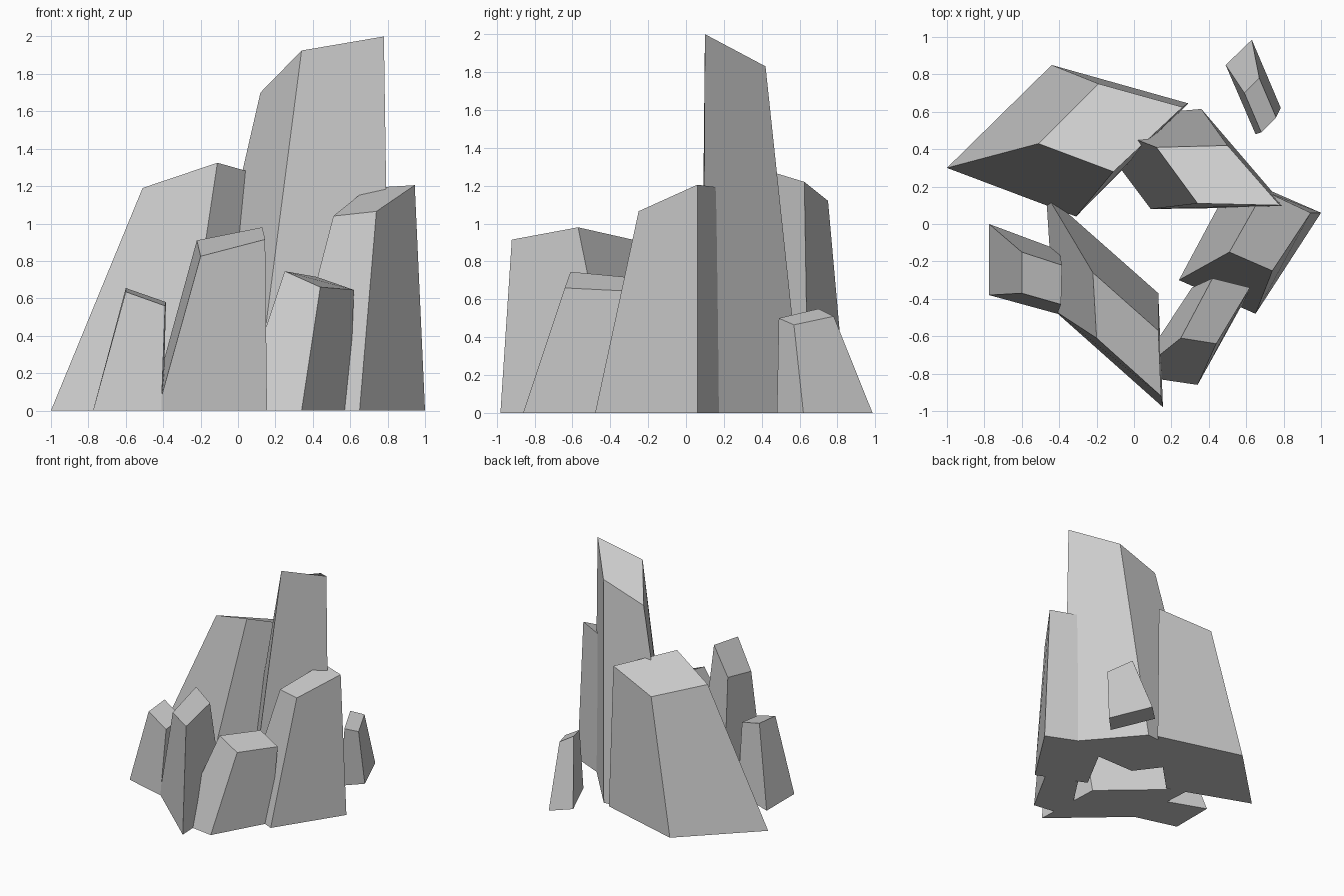
import bpy
import bmesh


def column(name, base, top):
    """Leaning four-sided stone: base (x, y) corners on the ground, top (x, y, z) corners."""
    bm = bmesh.new()
    low = [bm.verts.new((x, y, 0)) for x, y in base]
    high = [bm.verts.new(p) for p in top]
    bm.faces.new(low[::-1])
    bm.faces.new(high)
    for i in range(4):
        j = (i + 1) % 4
        bm.faces.new((low[i], low[j], high[j], high[i]))
    bmesh.ops.recalc_face_normals(bm, faces=bm.faces[:])
    mesh = bpy.data.meshes.new(name)
    bm.to_mesh(mesh)
    bm.free()
    obj = bpy.data.objects.new(name, mesh)
    bpy.context.collection.objects.link(obj)
    return obj


# Wide stone at the back left
column("wide_left_stone",
       [(-1, .30), (-.31, .04), (.29, .645), (-.44, .85)],
       [(-.51, .43, 1.19), (-.11, .28, 1.325), (.26, .625, 1.22), (-.19, .75, 1.12)])

# Tallest stone in the middle
column("tall_stone",
       [(-.27, .56), (.09, .08), (.81, .09), (.36, .615)],
       [(.12, .41, 1.70), (.34, .11, 1.925), (.78, .10, 2.0), (.50, .42, 1.83)])

# Stone on the right
column("right_stone",
       [(.24, -.30), (.65, -.48), (1, .06), (.54, .26)],
       [(.51, -.15, 1.04), (.74, -.25, 1.065), (.945, .06, 1.205), (.695, .177, 1.19)])

# Low stone at the front right
column("front_right_stone",
       [(0, -.81), (.34, -.86), (.595, -.40), (.31, -.34)],
       [(.25, -.61, .745), (.44, -.64, .66), (.62, -.34, .645), (.42, -.29, .715)])

# Stone at the front centre
column("front_stone",
       [(-.43, -.46), (.155, -.98), (.13, -.37), (-.47, .16)],
       [(-.20, -.61, .825), (.145, -.92, .915), (.13, -.57, .98), (-.22, -.26, .91)])

# Small stone on the left
column("small_left_stone",
       [(-.775, -.38), (-.41, -.48), (-.40, -.14), (-.775, 0)],
       [(-.60, -.37, .635), (-.39, -.43, .56), (-.385, -.22, .58), (-.60, -.15, .655)])

# Detached small stone at the back right
column("small_back_stone",
       [(.65, .48), (.785, .62), (.63, .985), (.49, .85)],
       [(.68, .49, .50), (.76, .57, .465), (.67, .78, .51), (.59, .70, .55)])
